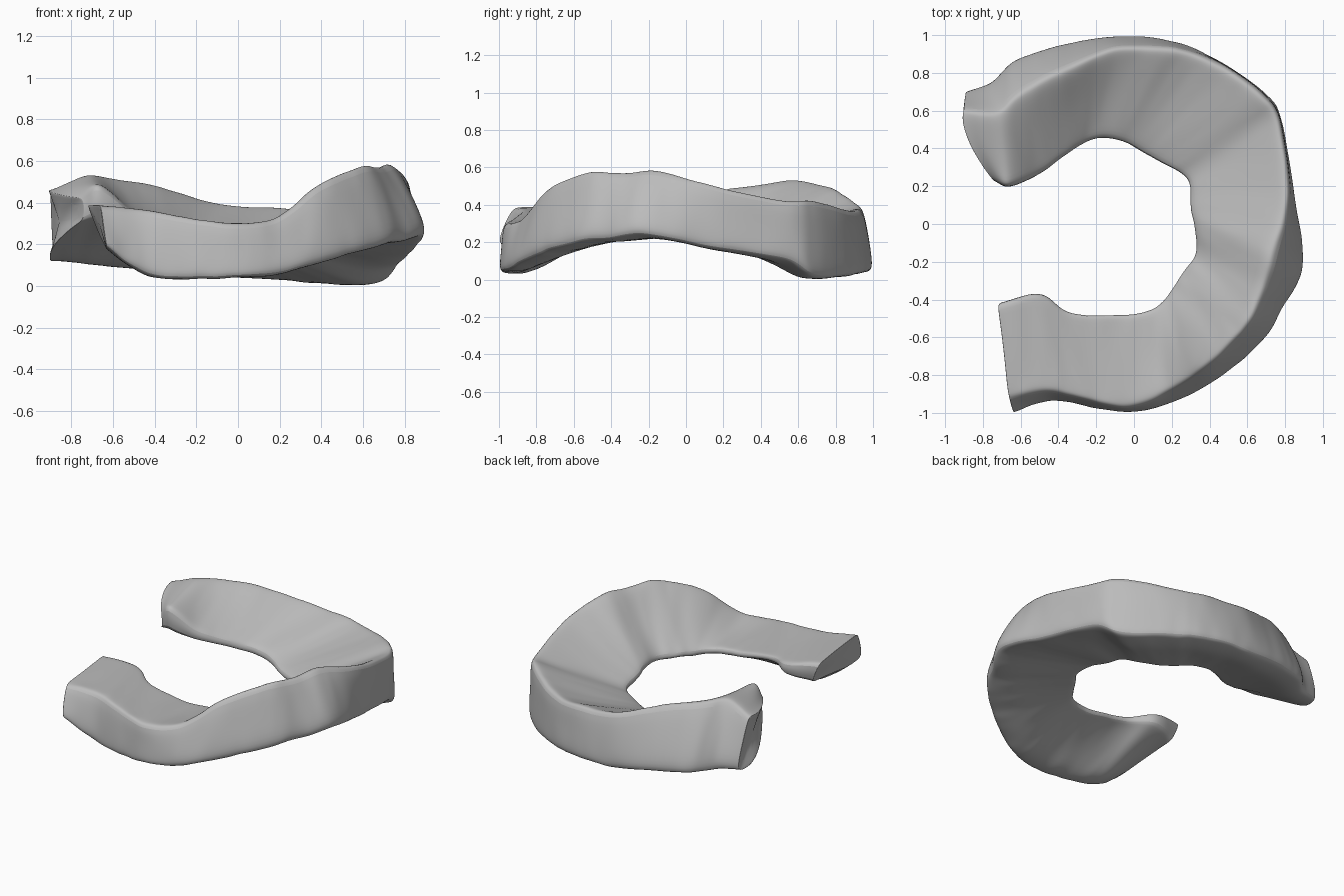
import bpy
import bmesh
from math import pi, sin
from mathutils import Vector, noise

default_cube = bpy.data.objects.get("Cube")
if default_cube:
    bpy.data.objects.remove(default_cube, do_unlink=True)

# Plan outlines, from the front tip round to the back tip
inner_path = [(-.72, -.41), (-.5, -.37), (-.33, -.47), (-.05, -.48), (.1, -.45), (.2, -.35),
              (.27, -.24), (.33, -.14), (.32, 0), (.3, .1), (.28, .24), (.16, .32),
              (.05, .38), (-.05, .43), (-.2, .45), (-.35, .37), (-.5, .26), (-.66, .2), (-.74, .23)]
outer_path = [(-.65, -1), (-.45, -.94), (-.25, -.97), (-.02, -1), (.2, -.95), (.45, -.82),
              (.67, -.63), (.79, -.45), (.9, -.22), (.86, .1), (.79, .53), (.69, .7),
              (.44, .87), (.23, .96), (-.08, 1), (-.38, .95), (-.63, .87), (-.76, .75), (-.89, .7)]

# Heights at the same stations: inner lip, foot of the outer wall, rim
lip_height = [.39, .35, .31, .27, .26, .26, .26, .26, .26, .24, .21, .19, .19, .21, .24, .28, .35, .48, .42]
foot_height = [.19, .06, .04, .05, .06, .13, .19, .22, .24, .18, .11, .02, .02, .04, .05, .08, .1, .12, .13]
rim_height = [.39, .37, .33, .3, .33, .5, .58, .58, .59, .52, .43, .43, .38, .38, .4, .48, .52, .53, .46]

# Distance the rim leans inward from the foot, and thickness of the lip
rim_lean = [.09, .06, .04, .04, .07, .1, .12, .14, .17, .05, .02, .02, .02, .04, .07, .13, .17, .16, .1]
lip_thickness = [.15, .08] + [.04] * 11 + [.05] * 3 + [.07, .15, .11]

STEPS = 6
LAST = len(inner_path) - 1


def sample(values, position):
    """Smooth interpolation through a list of numbers."""
    i = min(int(position), LAST - 1)
    t = position - i
    a, b, c, d = (values[min(max(i + k, 0), LAST)] for k in (-1, 0, 1, 2))
    return b + t * (c - a + t * (2 * a - 5 * b + 4 * c - d + t * (3 * (b - c) + d - a))) / 2


def sample_point(path, position):
    return Vector((sample([p[0] for p in path], position),
                   sample([p[1] for p in path], position), 0))


def mix(a, b, t):
    return a + (b - a) * t


def section(position):
    """One wedge-shaped slice: thin inner lip, thick outer wall."""
    inner = sample_point(inner_path, position)
    outer = sample_point(outer_path, position)
    lip = sample(lip_height, position)
    foot = sample(foot_height, position)
    rim = sample(rim_height, position)
    under = lip - sample(lip_thickness, position)
    rim_at = 1 - sample(rim_lean, position) / (outer - inner).length

    # The front tip is undercut and the back tip swells outward
    undercut = .35 * max(0, 1 - position)
    swell = .08 * max(0, position - LAST + 1)

    def place(across, height):
        shift = undercut * (rim - height) * (1 - across * .8) - swell * sin(pi * across)
        return inner.lerp(outer, across) + Vector((shift, 0, height))

    return [
        place(0, under), place(0, lip),
        place(.08, mix(lip, rim, .1)),
        place(rim_at * .5, mix(lip, rim, .47)),
        place(rim_at - .13, mix(lip, rim, .87)),
        place(rim_at - .04, mix(lip, rim, .98)), place(rim_at + .02, rim - .01),
        place(mix(rim_at, 1, .6), mix(rim, foot, .45)),
        place(1, mix(rim, foot, .85)), place(.99, foot),
        place(.93, foot - .01),
        place(.75, mix(under, foot, .93) - .02),
        place(.5, mix(under, foot, .6) - .01),
        place(.08, mix(under, foot, .06)),
    ]


def roughen(point):
    """Gentle hand-shaped unevenness."""
    broad = noise.noise_vector(point * 5) * .008
    fine = noise.noise_vector(point * 14) * .005
    return point + broad + fine


# Loft the slices into one open ring
bm = bmesh.new()
rings = [[bm.verts.new(roughen(p)) for p in section(k / STEPS)]
         for k in range(LAST * STEPS + 1)]
for near, far in zip(rings, rings[1:]):
    for j in range(len(near)):
        n = (j + 1) % len(near)
        bm.faces.new((near[j], near[n], far[n], far[j]))

# Close both tips with a face inside a narrow border
caps = [bm.faces.new(rings[0]), bm.faces.new(rings[-1])]
bmesh.ops.inset_individual(bm, faces=caps, thickness=.015)
bmesh.ops.recalc_face_normals(bm, faces=bm.faces)

mesh = bpy.data.meshes.new("open_ring")
bm.to_mesh(mesh)
bm.free()
ring = bpy.data.objects.new("open_ring", mesh)
bpy.context.collection.objects.link(ring)

# Plain grey clay
clay = bpy.data.materials.new("grey_clay")
clay.use_nodes = True
grey = (.5, .5, .5, 1)
clay.diffuse_color = grey
clay.node_tree.nodes["Principled BSDF"].inputs["Base Color"].default_value = grey
mesh.materials.append(clay)

# Soft surface
soften = ring.modifiers.new("soften", "SUBSURF")
soften.levels = soften.render_levels = 2
bpy.context.view_layer.objects.active = ring
ring.select_set(True)
bpy.ops.object.shade_smooth_by_angle(angle=.9)
